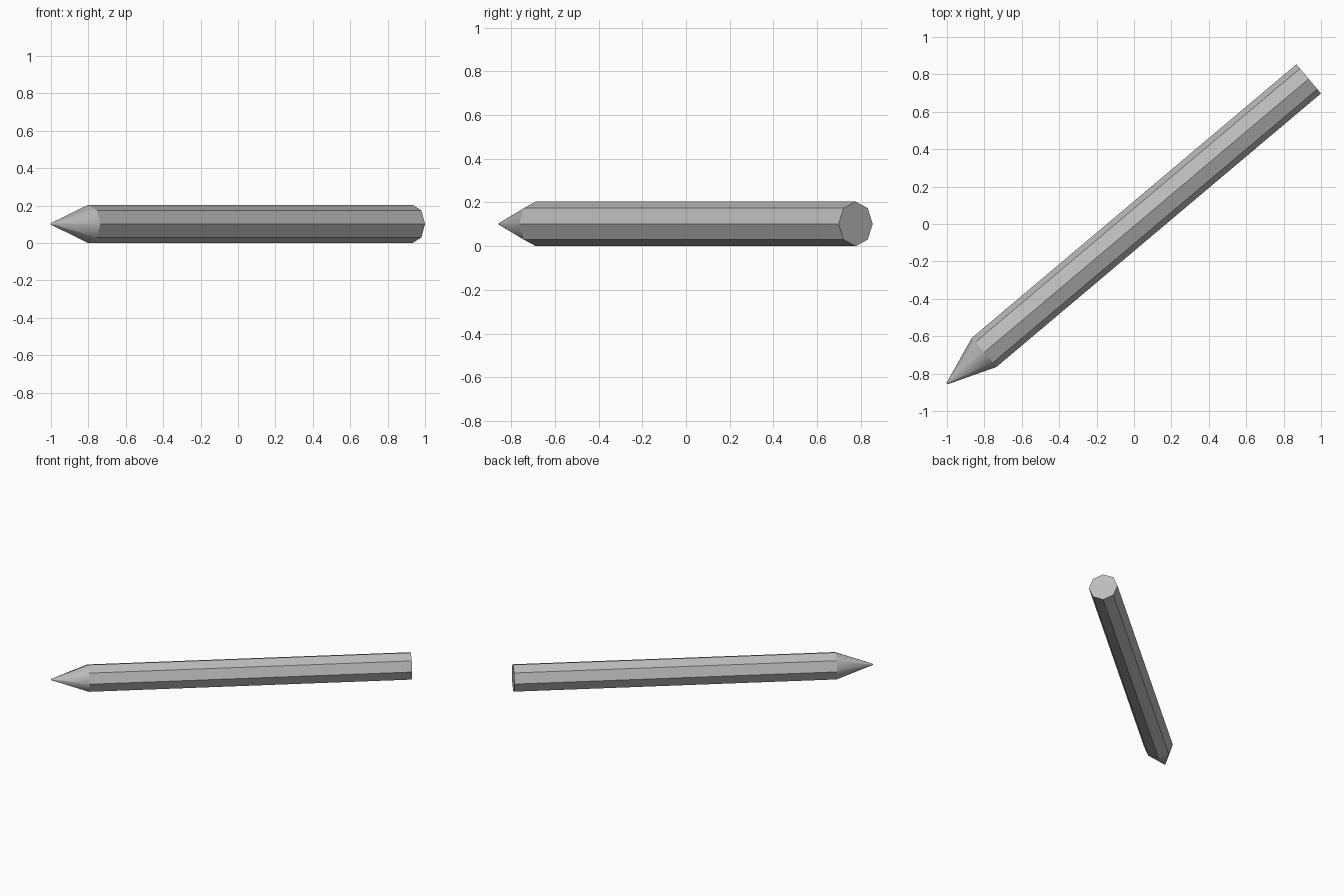
import bpy, bmesh
from math import sin, cos, pi
from mathutils import Vector

cube = bpy.data.objects.get("Cube")
if cube:
    bpy.data.objects.remove(cube, do_unlink=True)

SIDES, RADIUS = 8, 0.102
TIP = Vector((-1.0, -0.854, RADIUS))
END = Vector((0.934, 0.776, RADIUS))
AXIS = (END - TIP).normalized()
UP = Vector((0, 0, 1))
SIDE = AXIS.cross(UP)
LENGTH = (END - TIP).length
SHOULDER = 0.26

grey = bpy.data.materials.new("plain grey")
grey.use_nodes = True
colour = (0.5, 0.5, 0.5, 1)
grey.diffuse_color = colour
grey.node_tree.nodes["Principled BSDF"].inputs["Base Color"].default_value = colour


def rod(name, profile, cap_start, cap_end):
    """Sweep an octagon along the axis through (distance, radius) stations."""
    bm = bmesh.new()
    rings = []
    for dist, rad in profile:
        ring = []
        for i in range(SIDES):
            a = 2 * pi * i / SIDES
            ring.append(bm.verts.new(TIP + AXIS * dist + (UP * cos(a) + SIDE * sin(a)) * rad))
        rings.append(ring)
    for a, b in zip(rings, rings[1:]):
        for i in range(SIDES):
            j = (i + 1) % SIDES
            bm.faces.new((a[i], a[j], b[j], b[i]))
    if cap_start:
        bm.faces.new(rings[0])
    if cap_end:
        bm.faces.new(rings[-1])
    mesh = bpy.data.meshes.new(name)
    # Side quads share one winding; flip everything if they point inward
    bm.normal_update()
    bm.faces.ensure_lookup_table()
    face = bm.faces[0]
    off = face.calc_center_median() - TIP
    if face.normal.dot(off - AXIS * off.dot(AXIS)) < 0:
        bmesh.ops.reverse_faces(bm, faces=bm.faces[:SIDES * (len(rings) - 1)])
    # Caps face away from the rod
    bm.normal_update()
    for f in bm.faces[SIDES * (len(rings) - 1):]:
        at_start = (f.calc_center_median() - TIP).dot(AXIS) < profile[0][0] + 0.001
        if f.normal.dot(AXIS) * (-1 if at_start else 1) < 0:
            f.normal_flip()
    bm.to_mesh(mesh)
    bm.free()
    mesh.materials.append(grey)
    obj = bpy.data.objects.new(name, mesh)
    bpy.context.collection.objects.link(obj)
    return obj


# Octagonal shaft with a flat back end
shaft = rod("shaft", [(SHOULDER, RADIUS), (LENGTH, RADIUS)], False, True)

# Sharpened point, softly shaded, ending in a tiny blunt tip
point = rod("sharpened_point", [(0, 0.004), (0.015, 0.010), (SHOULDER, RADIUS)], True, False)
for poly in point.data.polygons:
    poly.use_smooth = True
